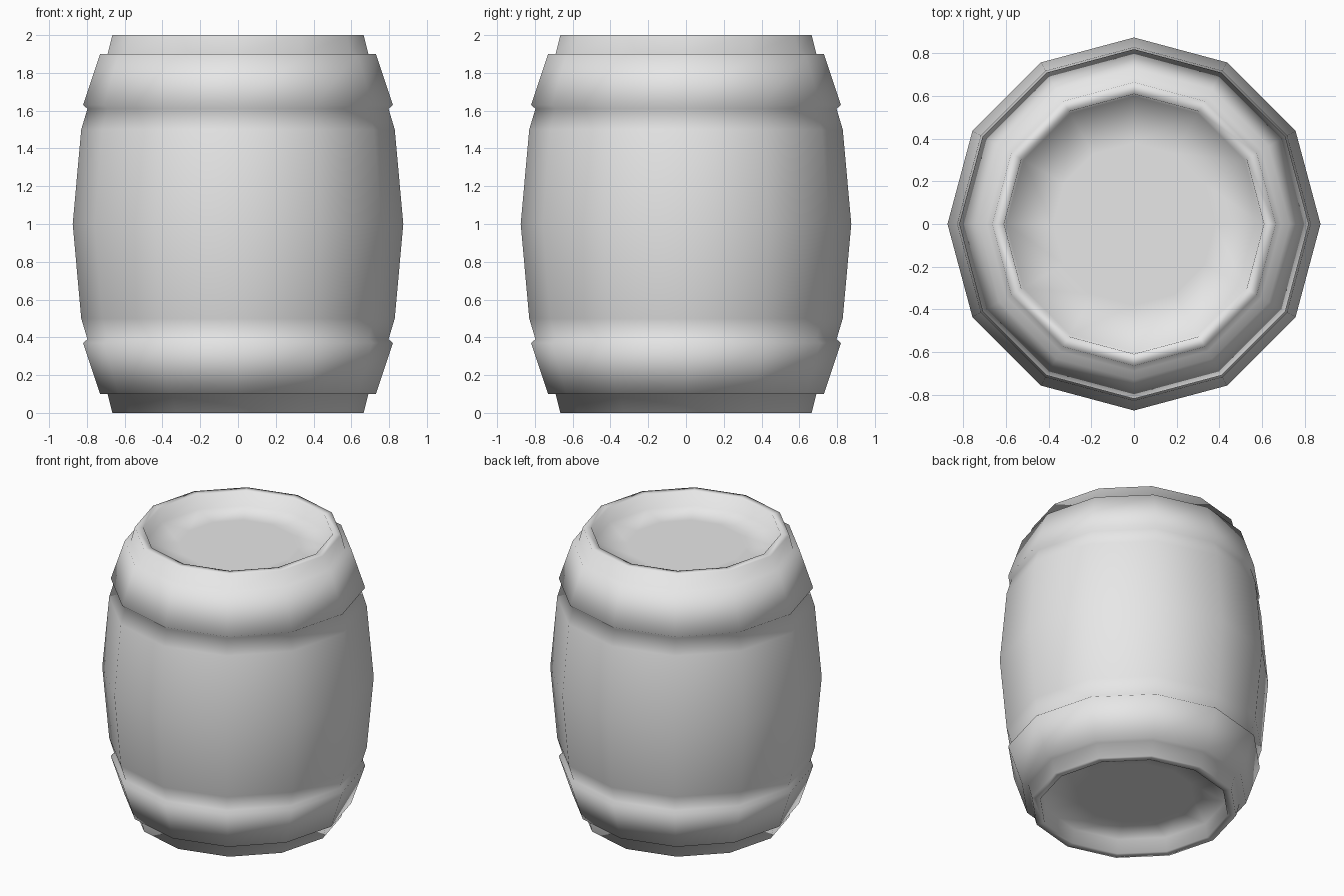
import bpy, bmesh
from math import cos, sin, tau

cube = bpy.data.objects.get("Cube")
if cube:
    bpy.data.objects.remove(cube)

SIDES = 12

grey = bpy.data.materials.new("plain grey")
grey.use_nodes = True
colour = (0.8, 0.8, 0.8, 1)
grey.diffuse_color = colour
grey.node_tree.nodes["Principled BSDF"].inputs["Base Color"].default_value = colour

# Upper half profile (radius, height): belly, hoop, rim, recessed lid
upper = [(0.83, 1.5), (0.797, 1.61), (0.82, 1.63), (0.73, 1.9), (0.69, 1.9),
         (0.665, 2.0), (0.61, 2.0), (0.6, 1.9), (0.38, 1.9)]
lower = [(r, 2 - z) for r, z in reversed(upper)]
profile = lower + [(0.875, 1.0)] + upper

# Lathe the profile into a twelve-sided barrel
bm = bmesh.new()
rings = [[bm.verts.new((r * cos(tau * i / SIDES), r * sin(tau * i / SIDES), z))
          for i in range(SIDES)] for r, z in profile]
for a, b in zip(rings, rings[1:]):
    for i in range(SIDES):
        j = (i + 1) % SIDES
        bm.faces.new((a[i], a[j], b[j], b[i]))

# Flat centres of both lids
bm.faces.new(rings[-1])
bm.faces.new(rings[0][::-1])
for face in bm.faces:
    face.smooth = True

mesh = bpy.data.meshes.new("barrel")
bm.to_mesh(mesh)
bm.free()
mesh.materials.append(grey)
barrel = bpy.data.objects.new("barrel", mesh)
bpy.context.collection.objects.link(barrel)
